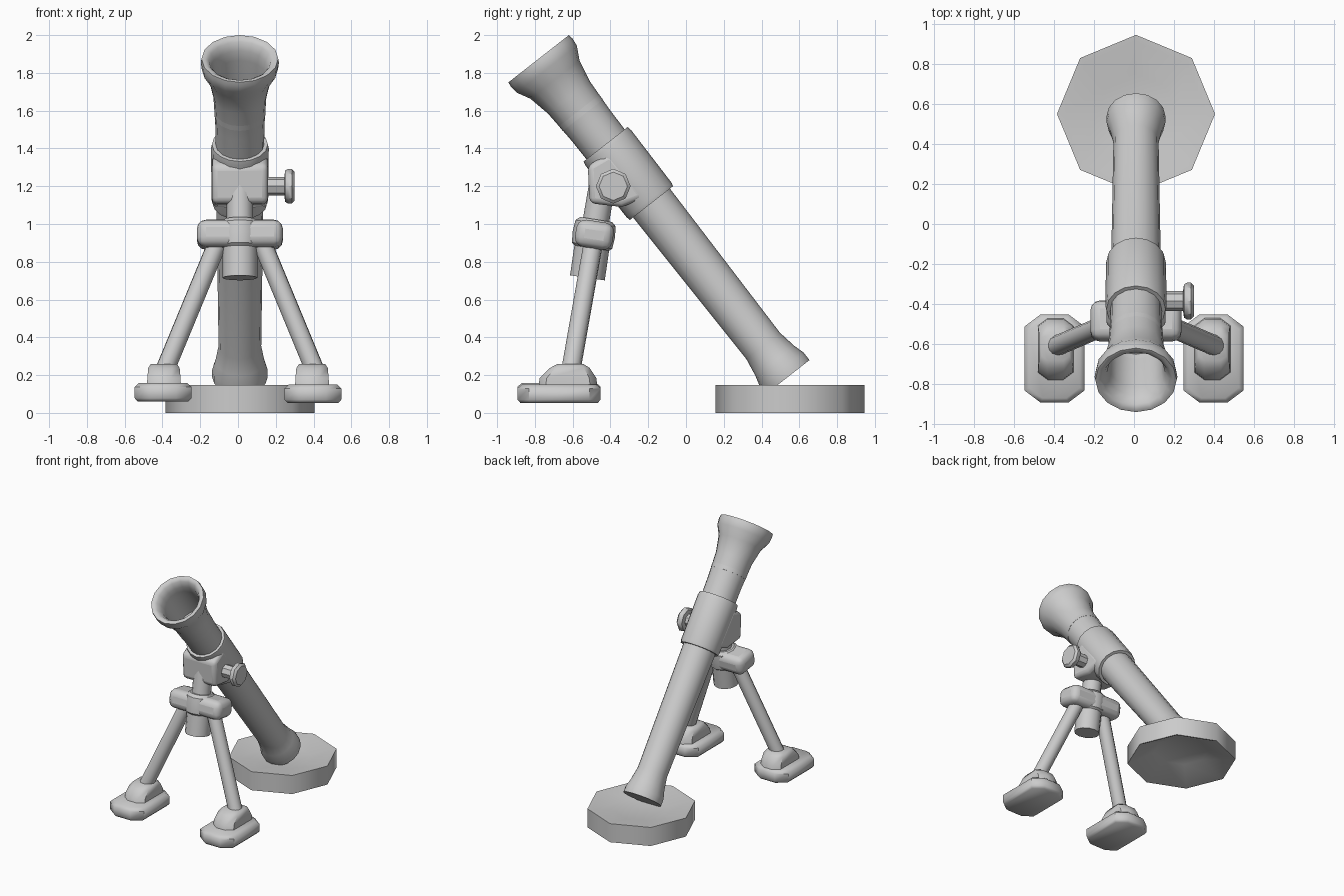
import bpy, bmesh, math
from mathutils import Vector, Matrix

if "Cube" in bpy.data.objects:
    bpy.data.objects.remove(bpy.data.objects["Cube"])

CX = 0.01  # symmetry plane of the weapon


def finish(name, bm, bevel=0, angle=40):
    bmesh.ops.recalc_face_normals(bm, faces=bm.faces)
    me = bpy.data.meshes.new(name)
    bm.to_mesh(me)
    bm.free()
    ob = bpy.data.objects.new(name, me)
    bpy.context.collection.objects.link(ob)
    if bevel:
        m = ob.modifiers.new("round", 'BEVEL')
        m.width, m.segments, m.limit_method = bevel, 3, 'ANGLE'
    bpy.ops.object.select_all(action='DESELECT')
    ob.select_set(True)
    bpy.context.view_layer.objects.active = ob
    bpy.ops.object.shade_smooth_by_angle(angle=math.radians(angle))
    return ob


def skin(bm, rings, closed=False):
    """Bridge successive vertex rings; cap the ends unless closed."""
    n = len(rings[0])
    pairs = list(zip(rings, rings[1:]))
    if closed:
        pairs.append((rings[-1], rings[0]))
    for a, b in pairs:
        for i in range(n):
            j = (i + 1) % n
            bm.faces.new((a[i], a[j], b[j], b[i]))
    if not closed:
        bm.faces.new(rings[0])
        bm.faces.new(rings[-1])


def lathe(name, profile, origin, direction, segs=16, angle=40):
    """Revolve (radius, distance) pairs around an axis."""
    bm = bmesh.new()
    mat = Matrix.Translation(origin) @ Vector(direction).to_track_quat('Z', 'Y').to_matrix().to_4x4()
    rings = [[bm.verts.new(mat @ Vector((r * math.cos(k * math.tau / segs),
                                         r * math.sin(k * math.tau / segs), t)))
              for k in range(segs)] for r, t in profile]
    skin(bm, rings)
    return finish(name, bm, angle=angle)


def rod(name, a, b, r, segs=12):
    a, b = Vector(a), Vector(b)
    return lathe(name, [(r, 0), (r, (b - a).length)], a, b - a, segs)


def octagon_stack(name, layers, x, segs_angle=50):
    """Loft chamfered rectangles given as (half_x, half_y, chamfer, y, z)."""
    bm = bmesh.new()
    rings = []
    for hx, hy, c, y, z in layers:
        pts = [(hx, hy - c * .75), (hx - c, hy), (c - hx, hy), (-hx, hy - c * .75),
               (-hx, c * .75 - hy), (c - hx, -hy), (hx - c, -hy), (hx, c * .75 - hy)]
        rings.append([bm.verts.new((x + px, y + py, z)) for px, py in pts])
    skin(bm, rings)
    return finish(name, bm, angle=segs_angle)


# Barrel with flared muzzle, bore and flared breech
muzzle = Vector((CX, -0.78, 1.875))
axis = Vector((0, 0.616, -0.788))
lathe("barrel", [(.135, .38), (.138, .12), (.145, .06), (.165, .015), (.185, 0), (.203, 0), (.207, .025),
                 (.202, .07), (.165, .14), (.14, .26), (.13, .45), (.113, 1.93),
                 (.13, 2.03), (.147, 2.09), (.147, 2.14)], muzzle, axis, 16)

# Collar around the barrel
lathe("collar", [(.125, .575), (.148, .575), (.153, .60), (.15, .95), (.145, .97), (.11, .97)],
      muzzle, axis, 16)

# Saddle block hanging from the collar
bm = bmesh.new()
side = [(-.52, 1.31), (-.51, 1.11), (-.34, 1.09), (-.21, 1.14), (-.40, 1.38)]
skin(bm, [[bm.verts.new((CX + s * .148, y, z)) for y, z in side] for s in (-1, 1)])
finish("saddle_block", bm, bevel=.03)

# Side adjusting knob
lathe("side_knob", [(.05, 0), (.05, .11), (.083, .115), (.092, .13), (.092, .15), (.075, .165)],
      (.135, -.385, 1.20), (1, 0, 0), 8)

# Post and lower sleeve, tilted with the legs
rod("post", (CX, -.445, 1.20), (CX, -.50, .88), .07)
rod("lower_sleeve", (CX, -.495, .90), (CX, -.522, .715), .093)

# Cross block joining the legs
tilt = Matrix.Rotation(math.radians(-9), 4, 'X')
bm = bmesh.new()
bmesh.ops.create_cube(bm, size=1, matrix=Matrix.Translation((CX, -.485, .943)) @ tilt
                      @ Matrix.Diagonal((.455, .20, .145, 1)))
finish("cross_block", bm, bevel=.048)
lathe("cross_block_barrel", [(.085, -.08), (.108, -.06), (.113, 0), (.108, .06), (.085, .08)],
      (CX, -.488, .945), (0, .16, 1), 12)

# Legs and feet
for s, label in ((-1, "left"), (1, "right")):
    rod(label + "_leg", (CX + s * .11, -.487, .92), (CX + s * .408, -.614, .20), .051)
    fx = s * .397
    dz = .008 if s < 0 else 0
    octagon_stack(label + "_foot_pad", [(.135, .205, .07, -.672, .053 + dz), (.15, .22, .08, -.672, .07 + dz),
                                        (.15, .22, .08, -.672, .13 + dz), (.128, .198, .07, -.672, .15 + dz)], fx)
    octagon_stack(label + "_foot_boot", [(.09, .157, .05, -.625, .13), (.088, .15, .05, -.625, .185),
                                         (.083, .105, .04, -.615, .238), (.07, .07, .03, -.612, .258)],
                  fx - s * .005)

# Octagonal dished base plate
lathe("base_plate", [(.02, .11), (.2, .115), (.36, .145), (.395, .148), (.395, 0), (.385, 0), (.2, .09), (.02, .10)],
      (CX, .55, 0), (0, 0, 1), 8, angle=48)
